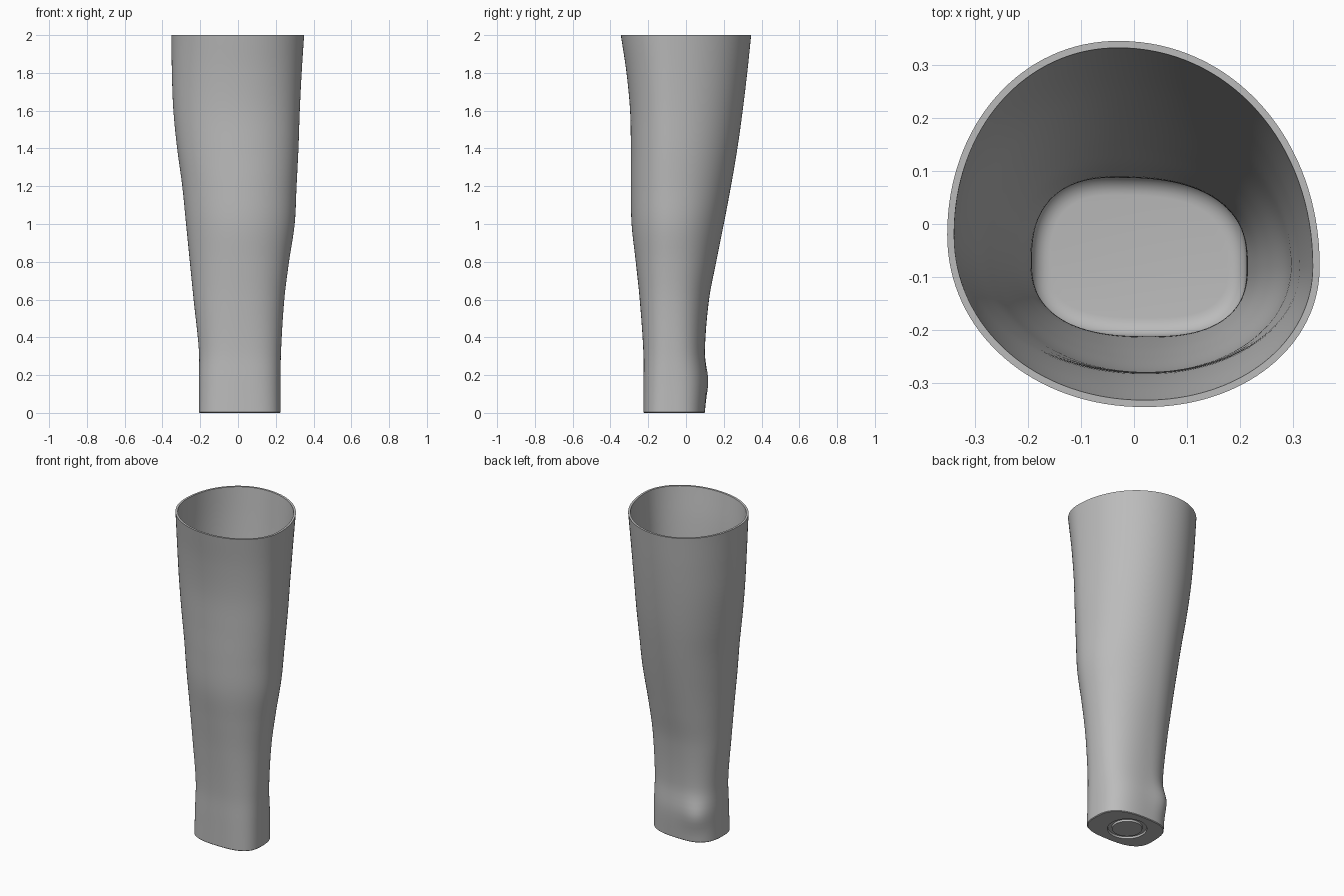
import bpy, bmesh, math

cube = bpy.data.objects.get("Cube")
if cube:
    bpy.data.objects.remove(cube, do_unlink=True)

SIDES = 128
WALL = 0.013
FLOOR = 0.03

# Height, then reach to -x, +x, front and back
STATIONS = [
    (0.0, -.207, .225, -.225, .10),
    (0.17, -.207, .225, -.225, .11),
    (0.33, -.207, .228, -.226, .10),
    (0.6, -.235, .245, -.245, .122),
    (0.8, -.255, .27, -.266, .16),
    (1.0, -.275, .30, -.288, .20),
    (1.2, -.295, .31, -.292, .238),
    (1.4, -.322, .32, -.292, .272),
    (1.6, -.342, .327, -.296, .30),
    (1.8, -.35, .337, -.315, .324),
    (2.0, -.352, .35, -.345, .345),
]


def reach(z):
    """Smooth cubic interpolation of the four reaches at height z."""
    last = len(STATIONS) - 1
    i = 0
    while i < last - 1 and z > STATIONS[i + 1][0]:
        i += 1
    p, q = STATIONS[i], STATIONS[i + 1]
    o, r = STATIONS[max(i - 1, 0)], STATIONS[min(i + 2, last)]
    h = q[0] - p[0]
    t = (z - p[0]) / h
    values = []
    for k in range(1, len(p)):
        m0 = h * (q[k] - o[k]) / (q[0] - o[0])
        m1 = h * (r[k] - p[k]) / (r[0] - p[0])
        a = 2 * (p[k] - q[k]) + m0 + m1
        b = 3 * (q[k] - p[k]) - 2 * m0 - m1
        values.append(((a * t + b) * t + m0) * t + p[k])
    return values


def section(z, inset=0.0, at=None):
    """Closed outline built of four quadrants that meet at the extreme points."""
    left, right, front, back = reach(z)
    left, front = left + inset, front + inset
    right, back = right - inset, back - inset
    f = z / 2
    x_back, x_front = -.03, .03 - .01 * f
    y_right, y_left = -.08, -.08 + .06 * f
    power = 2.05 + .75 * max(0, 1 - z) ** 1.5
    points = []
    for i in range(SIDES):
        a = math.tau * i / SIDES
        c, s = math.cos(a), math.sin(a)
        cx = x_back if s >= 0 else x_front
        cy = y_right if c >= 0 else y_left
        rx = right - cx if c >= 0 else cx - left
        ry = back - cy if s >= 0 else cy - front
        x = cx + math.copysign(abs(c) ** (2 / power), c) * rx
        y = cy + math.copysign(abs(s) ** (2 / power), s) * ry
        # Ankle bump on the back corner
        away = (x + .12) ** 2 + (y - .09) ** 2 + (z - .17) ** 2
        bump = .02 * math.exp(-away / .007)
        points.append((x - bump * .7, y + bump * .7, z if at is None else at))
    return points


def circle(radius, z):
    return [(radius * math.cos(math.tau * i / SIDES),
             -.06 + radius * math.sin(math.tau * i / SIDES), z) for i in range(SIDES)]


# Base disc and groove, outer skin, rim, inner skin and rounded floor
loops = [circle(.085, 0), circle(.087, .012), circle(.11, .012), circle(.112, 0)]
loops += [section(0, .004), section(.004)]
steps = 64
loops += [section(2 * i / steps) for i in range(1, steps + 1)]
loops += [section(2, WALL)]
fillet = .035
loops += [section(2 * i / steps, WALL) for i in range(steps - 1, 2, -1)]
for i in range(1, 7):
    a = math.pi / 2 * i / 6
    z = FLOOR + fillet * (1 - math.sin(a))
    loops.append(section(z, WALL + fillet * (1 - math.cos(a))))

bm = bmesh.new()
rings = [[bm.verts.new(p) for p in loop] for loop in loops]
for low, high in zip(rings, rings[1:]):
    for i in range(SIDES):
        j = (i + 1) % SIDES
        bm.faces.new((low[i], low[j], high[j], high[i]))
bm.faces.new(list(reversed(rings[0])))
bm.faces.new(rings[-1])
bmesh.ops.recalc_face_normals(bm, faces=bm.faces)

mesh = bpy.data.meshes.new("leg_shell")
bm.to_mesh(mesh)
bm.free()
shell = bpy.data.objects.new("leg_shell", mesh)
bpy.context.collection.objects.link(shell)

# Plain grey shell colour
grey = bpy.data.materials.new("light_grey")
grey.use_nodes = True
colour = (.5, .5, .5, 1)
grey.diffuse_color = colour
grey.node_tree.nodes["Principled BSDF"].inputs["Base Color"].default_value = colour
mesh.materials.append(grey)

bpy.ops.object.select_all(action='DESELECT')
shell.select_set(True)
bpy.context.view_layer.objects.active = shell
bpy.ops.object.shade_smooth_by_angle(angle=math.radians(35))
